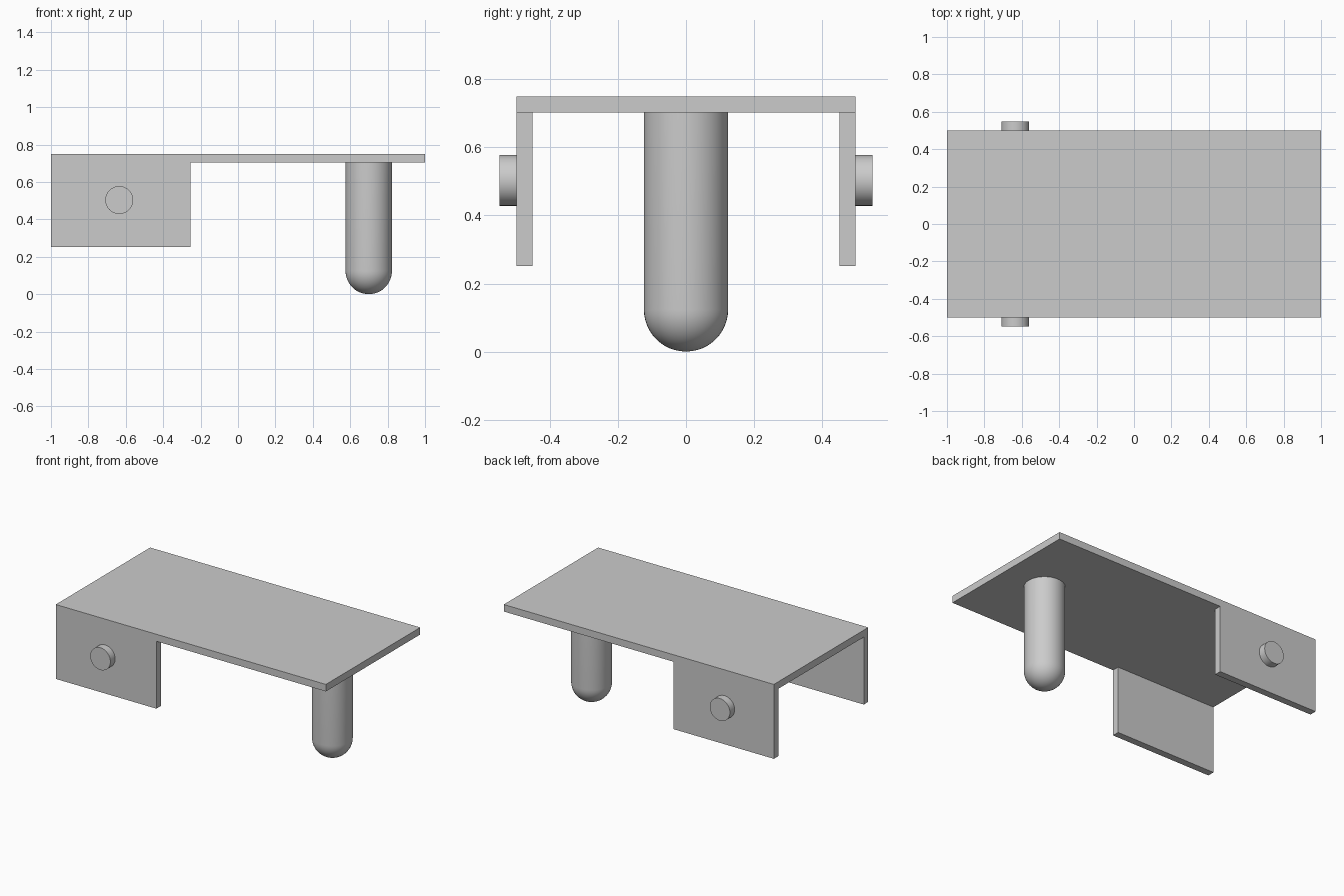
import bpy
import bmesh
import math
from mathutils import Matrix

cube = bpy.data.objects.get("Cube")
if cube:
    bpy.data.objects.remove(cube, do_unlink=True)

COLOUR = (0.6, 0.6, 0.6, 1)
grey = bpy.data.materials.new("plain grey")
grey.use_nodes = True
grey.diffuse_color = COLOUR
grey.node_tree.nodes["Principled BSDF"].inputs["Base Color"].default_value = COLOUR


def add_object(name, bm, smooth=False):
    bmesh.ops.recalc_face_normals(bm, faces=bm.faces)
    mesh = bpy.data.meshes.new(name)
    bm.to_mesh(mesh)
    bm.free()
    mesh.materials.append(grey)
    obj = bpy.data.objects.new(name, mesh)
    bpy.context.collection.objects.link(obj)
    if smooth:
        bpy.ops.object.select_all(action='DESELECT')
        obj.select_set(True)
        bpy.context.view_layer.objects.active = obj
        bpy.ops.object.shade_smooth_by_angle(angle=math.radians(35))
    return obj


def box(name, low, high):
    bm = bmesh.new()
    bmesh.ops.create_cube(bm, size=1)
    for v in bm.verts:
        v.co = [(a + b) / 2 + c * (b - a) for a, b, c in zip(low, high, v.co)]
    return add_object(name, bm)


HALF_W, THICK, TOP = 0.499, 0.047, 0.75
UNDER = TOP - THICK

# Top plate
box("top_plate", (-1, -HALF_W, UNDER), (1, HALF_W, TOP))

# Side plates and their outward pins
for side, sign in (("right", -1), ("left", 1)):
    where = "front" if sign < 0 else "back"
    y_in, y_out = sign * (HALF_W - THICK), sign * HALF_W
    box(where + "_side_plate", (-1, min(y_in, y_out), 0.252),
        (-0.255, max(y_in, y_out), UNDER))
    bm = bmesh.new()
    bmesh.ops.create_cone(
        bm, cap_ends=True, segments=48, radius1=0.0745, radius2=0.0745, depth=0.05,
        matrix=Matrix.Translation((-0.635, sign * (HALF_W + 0.025), 0.503))
        @ Matrix.Rotation(math.pi / 2, 4, 'X'))
    add_object(where + "_pin", bm, smooth=True)

# Round-ended post: a profile spun about its own axis
R, POST_X, STEPS = 0.124, 0.699, 12
profile = [(0, UNDER), (R, UNDER)]
for i in range(STEPS + 1):
    a = math.pi / 2 * i / STEPS
    profile.append((R * math.cos(a), R - R * math.sin(a)))
bm = bmesh.new()
verts = [bm.verts.new((POST_X + r, 0, z)) for r, z in profile]
edges = [bm.edges.new(pair) for pair in zip(verts, verts[1:])]
bmesh.ops.spin(bm, geom=verts + edges, cent=(POST_X, 0, 0), axis=(0, 0, 1),
               angle=math.tau, steps=48)
bmesh.ops.remove_doubles(bm, verts=bm.verts, dist=0.0005)
add_object("support_post", bm, smooth=True)
